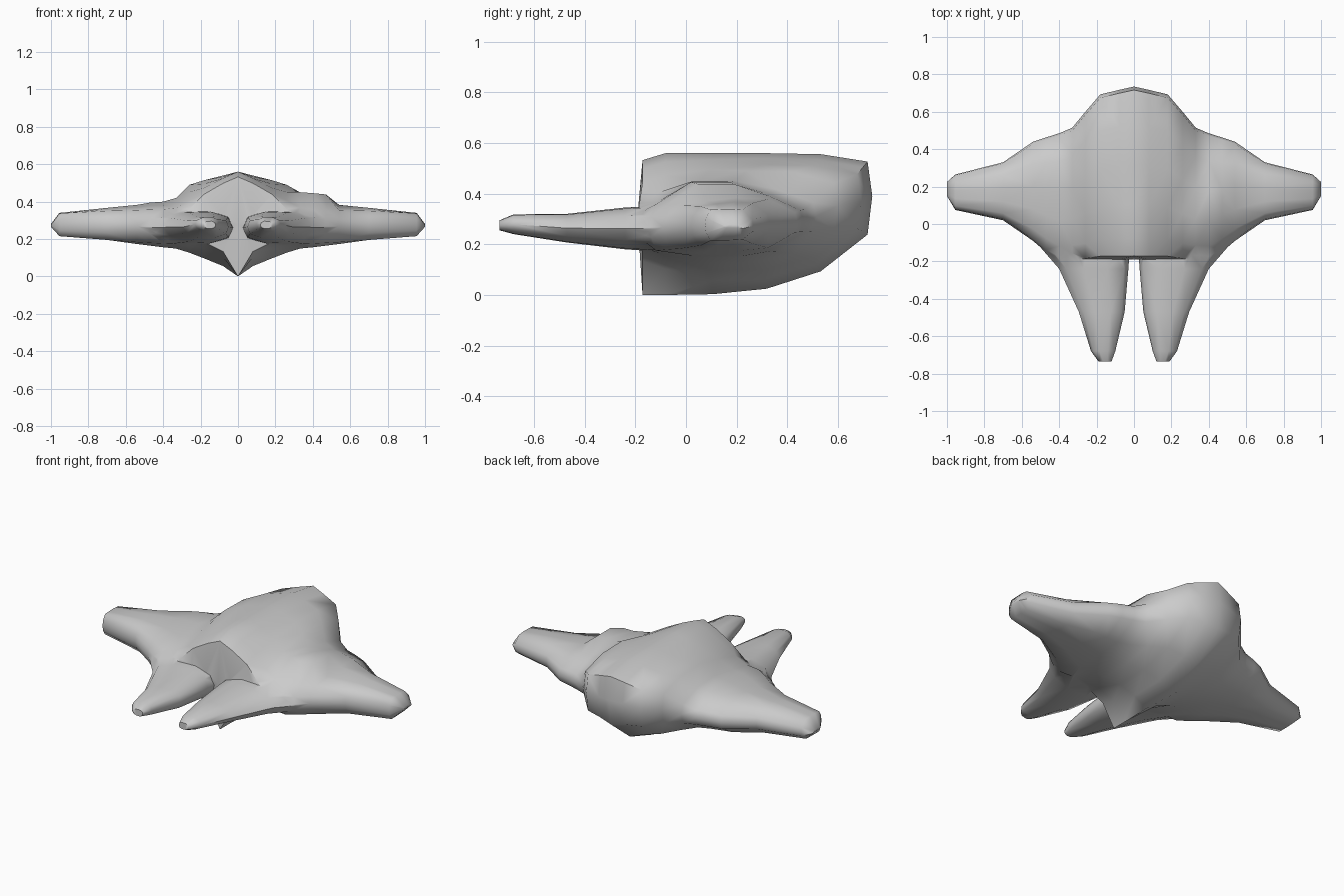
import bpy, bmesh
from math import radians

if "Cube" in bpy.data.objects:
    bpy.data.objects.remove(bpy.data.objects["Cube"])


def loft(name, rings):
    """Skin a list of closed rings and cap both ends."""
    bm = bmesh.new()
    rows = [[bm.verts.new(p) for p in r] for r in rings]
    for a, b in zip(rows, rows[1:]):
        n = len(a)
        for i in range(n):
            j = (i + 1) % n
            bm.faces.new((a[i], a[j], b[j], b[i]))
    bm.faces.new(rows[0])
    bm.faces.new(rows[-1])
    bmesh.ops.triangulate(bm, faces=bm.faces)
    bmesh.ops.recalc_face_normals(bm, faces=bm.faces)
    me = bpy.data.meshes.new(name)
    bm.to_mesh(me)
    bm.free()
    ob = bpy.data.objects.new(name, me)
    bpy.context.collection.objects.link(ob)
    return ob


# Hull and wings: x, front y, rear y, top z front, top z rear, bottom z,
# rear lift, front lift (undercut behind the keel), edge fullness
STATIONS = [
    (0.00, -0.19, 0.735, 0.56, 0.56, 0.00, 0.24, 0.00, 0.90),
    (0.08, -0.19, 0.717, 0.52, 0.54, 0.04, 0.21, 0.10, 0.88),
    (0.18, -0.19, 0.693, 0.46, 0.515, 0.08, 0.17, 0.11, 0.84),
    (0.26, -0.20, 0.600, 0.38, 0.49, 0.115, 0.12, 0.08, 0.75),
    (0.33, -0.20, 0.515, 0.35, 0.42, 0.14, 0.08, 0.06, 0.60),
    (0.40, -0.20, 0.485, 0.345, 0.40, 0.15, 0.06, 0.04, 0.50),
    (0.47, -0.15, 0.463, 0.345, 0.395, 0.16, 0.05, 0.03, 0.50),
    (0.54, -0.09, 0.440, 0.345, 0.383, 0.17, 0.04, 0.02, 0.50),
    (0.70, 0.02, 0.330, 0.345, 0.367, 0.195, 0.02, 0.00, 0.50),
    (0.955, 0.075, 0.265, 0.335, 0.34, 0.215, 0.01, 0.00, 0.50),
    (1.00, 0.15, 0.225, 0.275, 0.28, 0.265, 0.0, 0.00, 0.60),
]
TS = (0.02, 0.12, 0.32, 0.55, 0.78, 0.98)
HUMP = {0.33: 0.45, 0.40: 0.445, 0.47: 0.438}   # raised patch on one wing root


def hull_ring(st, side):
    x, yf, yr, tf, tr, zb, lift, under, full = st

    def point(t, k):
        top = tf + (tr - tf) * min(1, t / 0.5) - 0.02 * t ** 6
        bot = zb + lift * t ** 3.8 + under * max(0, 1 - t / 0.4) ** 1.3
        mid = (top + bot) / 2
        f = full if t in (TS[0], TS[-1]) else 1
        z = mid + k * f * (top - bot) / 2
        if k < 0 and x < 0.3 and t == TS[0]:
            z = bot
        if side > 0 and k > 0 and t in TS[2:4]:
            z = max(z, HUMP.get(x, 0))
        return (side * x, yf + (yr - yf) * t, z)

    return ([point(0, 0)] + [point(t, 1) for t in TS] + [point(1, 0)]
            + [point(t, -1) for t in reversed(TS)])


hull = loft("winged_hull", [hull_ring(s, -1) for s in reversed(STATIONS[1:])]
            + [hull_ring(s, 1) for s in STATIONS])

# Front prongs: y, inner x, outer x, top z, bottom z
PRONG = [
    (-0.735, 0.12, 0.19, 0.295, 0.255),
    (-0.68, 0.10, 0.23, 0.318, 0.24),
    (-0.47, 0.05, 0.295, 0.32, 0.207),
    (-0.24, 0.03, 0.40, 0.345, 0.18),
    (-0.09, 0.02, 0.53, 0.352, 0.17),
    (0.05, 0.02, 0.56, 0.34, 0.20),
]
PROFILE = [(-1, 0), (-0.88, 0.65), (-0.4, 1), (0.3, 0.95), (0.8, 0.6),
           (1, 0), (0.8, -0.55), (0.3, -0.95), (-0.4, -1), (-0.88, -0.65)]


def prong_ring(st, side):
    y, xi, xo, zt, zb = st
    cx, cz, w, h = (xi + xo) / 2, (zt + zb) / 2, (xo - xi) / 2, (zt - zb) / 2
    return [(side * (cx + w * u), y, cz + h * v) for u, v in PROFILE]


# Fuse the prongs into the hull so the model has one continuous skin
bpy.context.view_layer.objects.active = hull
hull.select_set(True)
for label, side in (("left", -1), ("right", 1)):
    prong = loft(label + "_prong", [prong_ring(s, side) for s in PRONG])
    mod = hull.modifiers.new("fuse", 'BOOLEAN')
    mod.operation = 'UNION'
    mod.solver = 'EXACT'
    mod.object = prong
    bpy.ops.object.modifier_apply(modifier=mod.name)
    bpy.data.objects.remove(prong)
bpy.ops.object.shade_smooth_by_angle(angle=radians(60))
